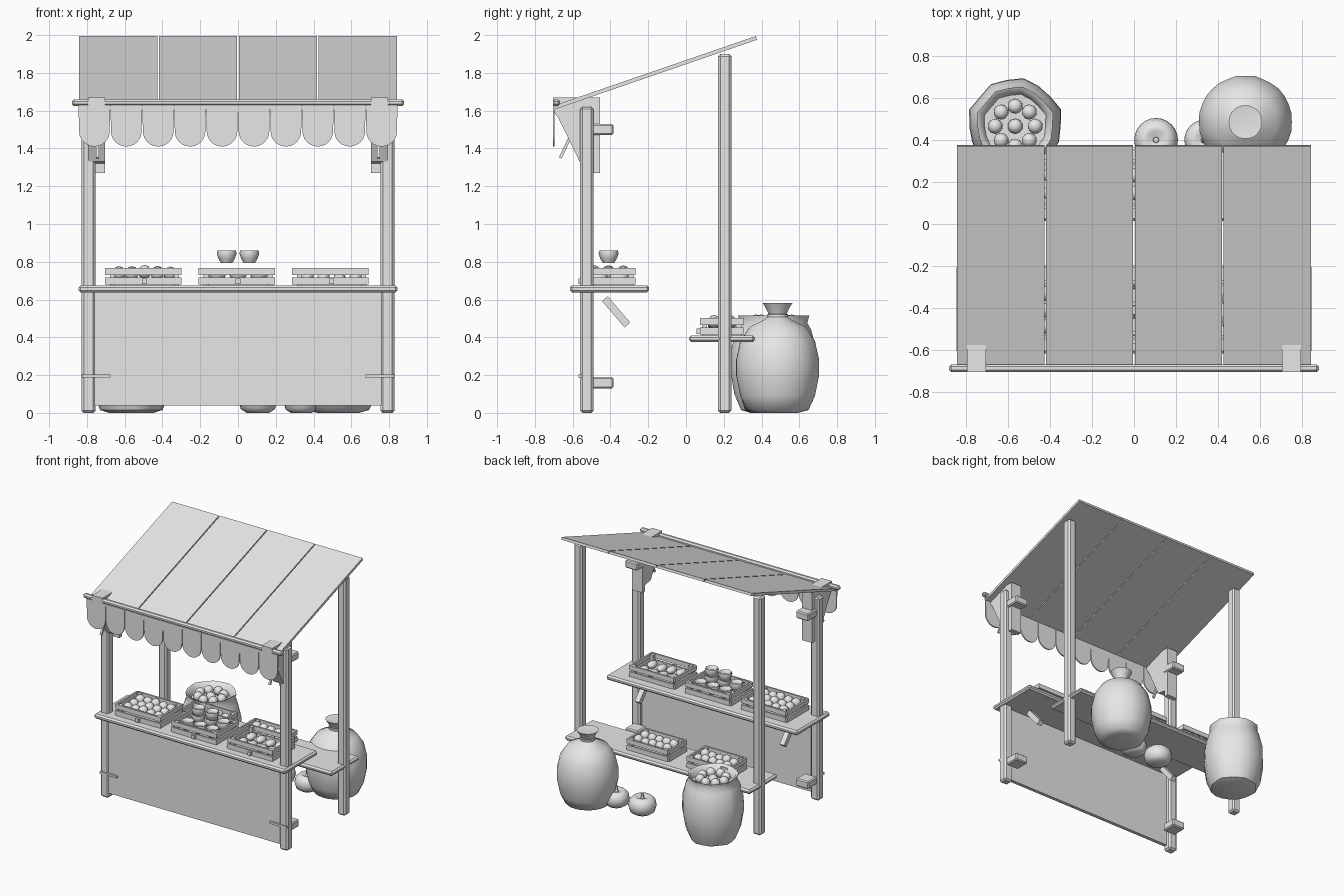
import bpy, bmesh, math, random
from mathutils import Vector, Matrix

random.seed(4)
cube = bpy.data.objects.get("Cube")
if cube:
    bpy.data.objects.remove(cube, do_unlink=True)

mat = bpy.data.materials.new("plain_grey")
mat.use_nodes = True
grey = (0.8, 0.8, 0.8, 1)
mat.diffuse_color = grey
mat.node_tree.nodes["Principled BSDF"].inputs["Base Color"].default_value = grey


def finish(name, bm, smooth=False):
    bmesh.ops.recalc_face_normals(bm, faces=bm.faces)
    mesh = bpy.data.meshes.new(name)
    bm.to_mesh(mesh)
    bm.free()
    obj = bpy.data.objects.new(name, mesh)
    bpy.context.collection.objects.link(obj)
    mesh.materials.append(mat)
    if smooth:
        bpy.ops.object.select_all(action='DESELECT')
        obj.select_set(True)
        bpy.context.view_layer.objects.active = obj
        bpy.ops.object.shade_smooth_by_angle(angle=math.radians(50))
    return obj


def add_box(bm, low, high):
    low, high = Vector(low), Vector(high)
    m = Matrix.Translation((low + high) / 2) @ Matrix.Diagonal((high - low).to_4d())
    bmesh.ops.create_cube(bm, size=1, matrix=m)


def box(name, low, high, bevel=0.0):
    bm = bmesh.new()
    add_box(bm, low, high)
    if bevel:
        bmesh.ops.bevel(bm, geom=bm.edges[:], offset=bevel, segments=1, affect='EDGES')
    return finish(name, bm)


def prism(name, points, axis, start, depth):
    """Extrude a flat outline along x (points are y, z) or y (points are x, z)."""
    bm = bmesh.new()
    place = (lambda a, b: (start, a, b)) if axis == 'x' else (lambda a, b: (a, start, b))
    face = bm.faces.new([bm.verts.new(place(a, b)) for a, b in points])
    out = bmesh.ops.extrude_face_region(bm, geom=[face])
    shift = Vector((depth, 0, 0)) if axis == 'x' else Vector((0, depth, 0))
    bmesh.ops.translate(bm, vec=shift, verts=[v for v in out["geom"] if isinstance(v, bmesh.types.BMVert)])
    return finish(name, bm)


def bar(name, a, b, width, x):
    """Straight bar in the side plane, from a to b (y, z), centred on x."""
    a, b = Vector(a), Vector(b)
    n = (b - a).orthogonal().normalized() * width / 2
    return prism(name, [a + n, b + n, b - n, a - n], 'x', x - width / 2, width)


def lathe(name, profile, centre, sides=24, wobble=0.0, ribs=0, smooth=True):
    """Spin a (radius, height) profile, with optional folds round the side."""
    bm = bmesh.new()
    rings = []
    folds = [random.uniform(-wobble, wobble) for _ in range(sides)]
    for r, z in profile:
        ring = []
        for i in range(sides):
            t = math.tau * i / sides
            k = 1 + folds[i] + (0.05 * math.cos(ribs * t) if ribs else 0)
            ring.append(bm.verts.new((centre[0] + r * k * math.cos(t),
                                      centre[1] + r * k * math.sin(t), centre[2] + z)))
        rings.append(ring)
    for lo, hi in zip(rings, rings[1:]):
        for i in range(sides):
            j = (i + 1) % sides
            bm.faces.new((lo[i], lo[j], hi[j], hi[i]))
    bm.faces.new(rings[0])
    bm.faces.new(rings[-1])
    return finish(name, bm, smooth)


def balls(name, centres, radius, stretch=(1, 1, 1)):
    bm = bmesh.new()
    for c in centres:
        m = Matrix.Translation(c) @ Matrix.Diagonal((*stretch, 1))
        bmesh.ops.create_icosphere(bm, subdivisions=2, radius=radius, matrix=m)
    return finish(name, bm, True)


def crate(name, x, y, z, w, d):
    bm = bmesh.new()
    hw, hd, t = w / 2, d / 2, 0.014
    add_box(bm, (x - hw + t, y - hd + t, z), (x + hw - t, y + hd - t, z + 0.012))
    for low, high in ((0.004, 0.042), (0.056, 0.092)):
        for s in (-1, 1):
            add_box(bm, (x - hw, y + s * hd - t / 2, z + low), (x + hw, y + s * hd + t / 2, z + high))
            add_box(bm, (x + s * hw - t, y - hd, z + low), (x + s * hw, y + hd, z + high))
    for sx in (-1, 1):
        for sy in (-1, 1):
            cx, cy = x + sx * (hw - 0.026), y + sy * (hd - 0.018)
            add_box(bm, (cx - t, cy - t, z), (cx + t, cy + t, z + 0.088))
    add_box(bm, (x - 0.014, y - hd - 0.025, z + 0.008), (x + 0.014, y - hd, z + 0.036))
    finish(name, bm)


def grid(x, y, z, nx, ny, dx, dy):
    return [(x + (i - (nx - 1) / 2) * dx, y + (j - (ny - 1) / 2) * dy, z + random.uniform(-.006, .006))
            for i in range(nx) for j in range(ny)]


# Posts, brackets, pegs and braces on both sides
for side, s in (("left", 1), ("right", -1)):
    def span(name, x1, x2, y1, y2, z1, z2, bevel=0.0):
        xs = sorted((s * x1, s * x2))
        box(f"{side}_{name}", (xs[0], y1, z1), (xs[1], y2, z2), bevel)
    span("front_post", 0.755, 0.828, -0.56, -0.49, 0, 1.62, 0.012)
    span("back_post", 0.755, 0.825, 0.17, 0.24, 0, 1.9, 0.012)
    span("upper_peg", 0.70, 0.81, -0.50, -0.385, 1.47, 1.53, 0.008)
    span("lower_peg", 0.70, 0.81, -0.50, -0.385, 0.13, 0.19, 0.008)
    span("panel_cleat", 0.675, 0.825, -0.568, -0.54, 0.187, 0.203)
    gusset = [(-.705, 1.60), (-.705, 1.67), (-.455, 1.67), (-.455, 1.27),
              (-.492, 1.27), (-.492, 1.32), (-.563, 1.33), (-.675, 1.56)]
    prism(side + "_roof_bracket", gusset, 'x', s * 0.75 - 0.045, 0.09)
    bar(side + "_awning_strut", (-.665, 1.35), (-.60, 1.49), 0.016, s * 0.745)
    bar(side + "_counter_brace", (-.43, .605), (-.31, .465), 0.04, s * 0.64)

# Front panel, counter and rear shelf
box("front_panel", (-0.79, -0.552, 0.04), (0.79, -0.525, 0.645))
box("counter_top", (-0.845, -0.615, 0.637), (0.845, -0.195, 0.675), 0.012)
box("rear_shelf", (-0.82, 0.015, 0.375), (0.82, 0.365, 0.41), 0.012)

# Sloping roof of four boards
for i in range(4):
    x = -0.845 + i * 0.4225
    prism(f"roof_board_{i + 1}", [(-.70, 1.605), (.375, 1.975), (.37, 1.995), (-.705, 1.625)],
          'x', x + 0.004, 0.4145)
box("awning_rail", (-0.88, -0.705, 1.625), (0.88, -0.667, 1.66), 0.011)

# Scalloped awning edge
for i in range(10):
    x, r = -0.845 + (i + 0.5) * 0.169, 0.081
    arc = [(x + r * math.cos(t), 1.49 - 0.08 * math.sin(t)) for t in
           [math.pi * k / 12 for k in range(13)]]
    prism(f"awning_scallop_{i + 1}", [(x + 0.084, 1.63)] + arc + [(x - 0.084, 1.63)], 'y', -0.705, 0.01)

# Counter crates with round fruit, cups and long loaves
for name, x in (("fruit", -0.495), ("cup", 0), ("loaf", 0.495)):
    crate(name + "_crate", x, -0.41, 0.675, 0.39, 0.27)
balls("counter_fruit", grid(-0.495, -0.41, 0.742, 5, 3, 0.068, 0.078), 0.036)
balls("loaves", grid(0.495, -0.41, 0.715, 4, 2, 0.085, 0.11), 0.034, (1, 1.5, 0.8))
cup = [(.028, 0), (.042, .025), (.05, .05), (.046, .068), (.038, .062), (.03, .04)]
for i, (x, y, z) in enumerate([(-.06, -.41, .793), (.06, -.41, .793), (-.11, -.48, .70), (.11, -.48, .70),
                               (-.11, -.34, .70), (.11, -.34, .70), (0, -.48, .70), (0, -.34, .70)]):
    lathe(f"cup_{i + 1}", cup, (x, y, z), 16, ribs=8)

# Shelf crates of fruit
for name, x in (("left", 0.13), ("right", -0.40)):
    crate(name + "_shelf_crate", x, 0.19, 0.41, 0.36, 0.22)
    balls(name + "_shelf_fruit", grid(x, 0.19, 0.478, 5, 2, 0.064, 0.085), 0.035)

# Tied sack
lathe("tied_sack", [(.11, 0), (.165, .015), (.20, .09), (.222, .20), (.222, .28), (.20, .38), (.15, .455),
                    (.07, .495), (.045, .515), (.06, .55), (.08, .583), (.06, .58)],
      (0.53, 0.485, 0), 32, 0.01)
lathe("sack_tie", [(.045, .503), (.056, .508), (.056, .52), (.045, .525)], (0.53, 0.485, 0), 20)

# Open sack of fruit
ox, oy = -0.565, 0.465
lathe("open_sack", [(.12, 0), (.17, .015), (.205, .10), (.225, .22), (.222, .33), (.195, .44), (.175, .475),
                    (.185, .515), (.165, .505), (.15, .46), (.02, .455)], (ox, oy, 0), 18, 0.045)
ring = [(ox + .095 * math.cos(k * math.tau / 8), oy + .095 * math.sin(k * math.tau / 8), .485) for k in range(8)]
balls("sack_fruit", ring + [(ox, oy, .475)], 0.036)

# Pumpkins on the ground
for i, (x, y, r) in enumerate([(0.105, 0.40, 1), (0.335, 0.40, 0.92)]):
    body = [(.06, 0), (.09, .02), (.104, .065), (.095, .105), (.07, .13), (.045, .133), (.02, .115)]
    lathe(f"pumpkin_{i + 1}", [(a * r, b * r) for a, b in body], (x, y, 0), 24)
    lathe(f"pumpkin_stem_{i + 1}", [(.018, .105), (.01, .13), (.013, .155)], (x, y, 0), 8)
